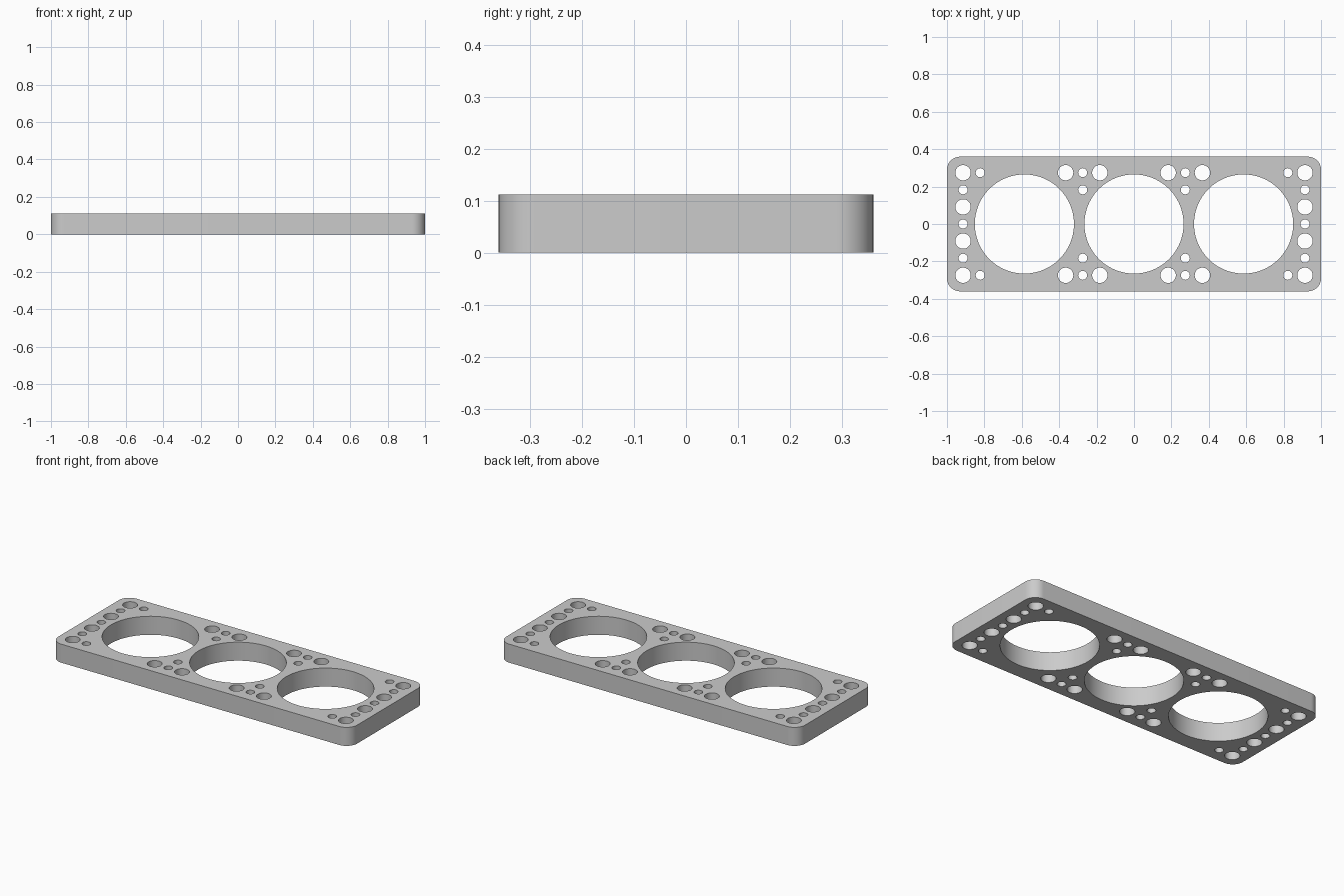
import bpy
import bmesh
from math import cos, sin, pi, radians

cube = bpy.data.objects.get("Cube")
if cube:
    bpy.data.objects.remove(cube, do_unlink=True)

HALF_X, HALF_Y, HEIGHT, CORNER = 1.0, 0.36, 0.112, 0.07
PITCH = 0.0914
BORE, BIG, SMALL = 0.265, 0.041, 0.024


def arc(cx, cy, r, start, sweep, steps):
    return [(cx + r * cos(start + sweep * i / steps),
             cy + r * sin(start + sweep * i / steps)) for i in range(steps + 1)]


def add_loop(curve, points):
    spline = curve.splines.new('POLY')
    spline.points.add(len(points) - 1)
    for p, (x, y) in zip(spline.points, points):
        p.co = (x, y, 0, 1)
    spline.use_cyclic_u = True


def add_hole(curve, x, y, r, steps):
    add_loop(curve, arc(x, y, r, 0, 2 * pi, steps)[:-1])


# Filled plate profile
curve = bpy.data.curves.new("plate_profile", 'CURVE')
curve.dimensions = '2D'
curve.fill_mode = 'BOTH'
curve.extrude = HEIGHT / 2

# Rounded outline
outline = []
for i, (sx, sy) in enumerate([(1, 1), (-1, 1), (-1, -1), (1, -1)]):
    outline += arc(sx * (HALF_X - CORNER), sy * (HALF_Y - CORNER),
                   CORNER, i * pi / 2, pi / 2, 12)
add_loop(curve, outline)

# Three main bores
for x in (-0.586, 0, 0.586):
    add_hole(curve, x, 0, BORE, 96)

# Bolt holes on a regular pitch, mirrored in x and y
big = [(10, 3), (10, 1), (4, 3), (2, 3)]
small = [(10, 2), (9, 3), (3, 3), (3, 2)]
for sx in (-1, 1):
    for sy in (-1, 1):
        for cells, r in ((big, BIG), (small, SMALL)):
            for i, j in cells:
                add_hole(curve, sx * i * PITCH, sy * j * PITCH, r, 40)
    add_hole(curve, sx * 10 * PITCH, 0, SMALL, 40)

# Turn the profile into a welded mesh standing on the ground
source = bpy.data.objects.new("plate_profile", curve)
bpy.context.collection.objects.link(source)
bpy.context.view_layer.update()
mesh = bpy.data.meshes.new_from_object(
    source.evaluated_get(bpy.context.evaluated_depsgraph_get()))
bpy.data.objects.remove(source, do_unlink=True)

bm = bmesh.new()
bm.from_mesh(mesh)
bmesh.ops.remove_doubles(bm, verts=bm.verts, dist=0.0001)
bmesh.ops.translate(bm, verts=bm.verts, vec=(0, 0, HEIGHT / 2))
bmesh.ops.recalc_face_normals(bm, faces=bm.faces)
bmesh.ops.dissolve_limit(bm, angle_limit=radians(0.5), verts=bm.verts,
                         edges=[e for e in bm.edges if abs(e.verts[0].co.z - e.verts[1].co.z) > HEIGHT / 2])
bm.to_mesh(mesh)
bm.free()

plate = bpy.data.objects.new("drilled_plate", mesh)
bpy.context.collection.objects.link(plate)

# Plain grey
grey = bpy.data.materials.new("plain_grey")
grey.use_nodes = True
colour = (0.6, 0.6, 0.6, 1)
grey.diffuse_color = colour
grey.node_tree.nodes["Principled BSDF"].inputs["Base Color"].default_value = colour
mesh.materials.clear()
mesh.materials.append(grey)

bpy.ops.object.select_all(action='DESELECT')
plate.select_set(True)
bpy.context.view_layer.objects.active = plate
bpy.ops.object.shade_smooth_by_angle(angle=radians(30))
